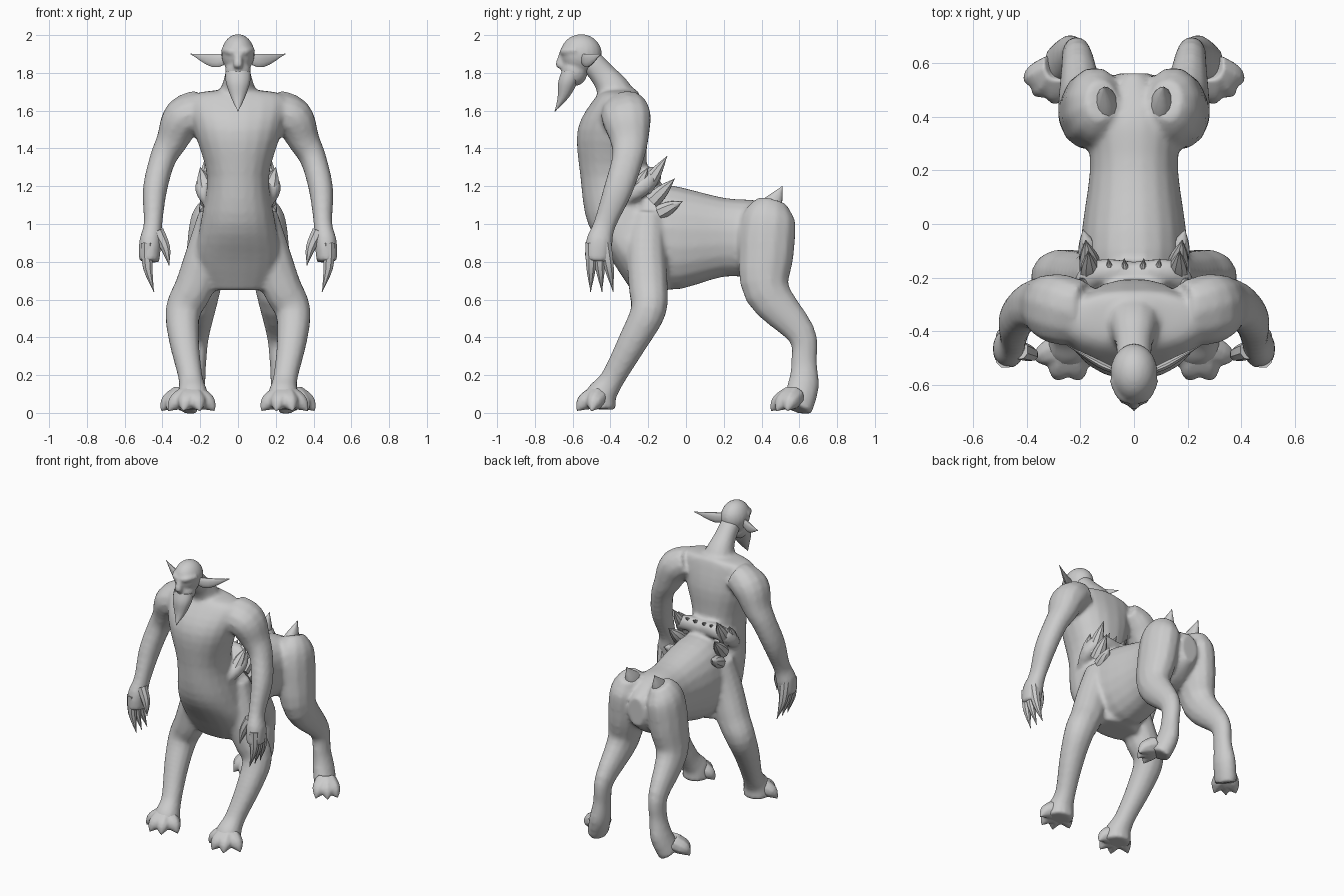
import bpy, bmesh, math
from mathutils import Matrix, Vector

default_cube = bpy.data.objects.get("Cube")
if default_cube:
    bpy.data.objects.remove(default_cube, do_unlink=True)

skin = bpy.data.materials.new("grey_skin")
skin.use_nodes = True
skin.diffuse_color = (0.6, 0.6, 0.6, 1)
skin.node_tree.nodes["Principled BSDF"].inputs["Base Color"].default_value = skin.diffuse_color

SIDEWAYS, LENGTHWISE, UPRIGHT = Matrix.Identity(3)
SIDES = {"left": 1, "right": -1}


def spline(rows, steps=4):
    """Smooth curve through every row of numbers."""
    keys = [Vector(row) for row in rows]
    keys = [keys[0], *keys, keys[-1]]
    result = []
    for a, b, c, d in zip(keys, keys[1:], keys[2:], keys[3:]):
        for step in range(steps):
            t = step / steps
            result.append(b + ((c - a) * t + (a * 2 - b * 5 + c * 4 - d) * t ** 2
                               + (b * 3 - a - c * 3 + d) * t ** 3) / 2)
    return result + [keys[-1]]


def loft(bm, rows, side=1, sides=12, power=2.2, axis=None, hint=SIDEWAYS):
    """Closed skin over rings of centre x, y, z, radius along hint, other radius."""
    rings = spline(rows)
    centres = [Vector(ring[:3]) for ring in rings]
    last = len(rings) - 1
    loops = []
    for i, (ring, centre) in enumerate(zip(rings, centres)):
        along = axis or (centres[min(i + 1, last)] - centres[max(i - 1, 0)]).normalized()
        across = (hint - along * hint.dot(along)).normalized()
        through = along.cross(across)
        width, depth = max(ring[3], 0.002), max(ring[4], 0.002)
        loop = []
        for k in range(sides):
            angle = math.tau * (k + 0.5) / sides
            c, s = math.cos(angle), math.sin(angle)
            point = (centre + across * width * math.copysign(abs(c) ** (2 / power), c)
                     + through * depth * math.copysign(abs(s) ** (2 / power), s))
            point.x *= side
            loop.append(bm.verts.new(point))
        loops.append(loop)
    faces = [bm.faces.new(loops[0]), bm.faces.new(reversed(loops[-1]))]
    for lower, upper in zip(loops, loops[1:]):
        for k in range(sides):
            faces.append(bm.faces.new((lower[k - 1], upper[k - 1], upper[k], lower[k])))
    bmesh.ops.recalc_face_normals(bm, faces=faces)


def limb(bm, path, side=1, flat=1.0, **options):
    """Loft along points x, y, z, radius with a constant flattening."""
    loft(bm, [(x, y, z, r, r * flat) for x, y, z, r in path], side, **options)


def spike(bm, base, tip, radius, side=1, bend=(0, 0, 0)):
    """Tapered claw, finger or tuft, bowed at its middle."""
    middle = (Vector(base) + Vector(tip)) / 2 + Vector(bend)
    limb(bm, [(*base, radius), (*middle, radius * 0.75), (*tip, 0)], side, sides=8)


def ball(bm, centre, size):
    place = Matrix.Translation(centre) @ Matrix.Diagonal((*size, 1))
    bmesh.ops.create_uvsphere(bm, u_segments=20, v_segments=14, radius=1, matrix=place)


def finish(name, bm, voxel=None):
    """Make the object, optionally fusing its overlapping pieces into one skin."""
    mesh = bpy.data.meshes.new(name)
    bm.to_mesh(mesh)
    bm.free()
    mesh.materials.append(skin)
    part = bpy.data.objects.new(name, mesh)
    bpy.context.collection.objects.link(part)
    bpy.ops.object.select_all(action='DESELECT')
    part.select_set(True)
    bpy.context.view_layer.objects.active = part
    bpy.ops.object.shade_smooth_by_angle(angle=math.radians(40))
    if voxel:
        fuse = part.modifiers.new("fuse", 'REMESH')
        fuse.mode, fuse.voxel_size, fuse.use_smooth_shade = 'VOXEL', voxel, True
        soften = part.modifiers.new("soften", 'SMOOTH')
        soften.factor, soften.iterations = 0.5, 5


# Upright torso: y, z, half width, half depth
torso = [(-.34, 1.71, .1, .08), (-.36, 1.67, .26, .12), (-.39, 1.5, .235, .185),
         (-.38, 1.25, .165, .18), (-.31, 1, .2, .21), (-.23, .8, .23, .16), (-.19, .65, .17, .1)]
# Four-legged trunk: y, z, half width, half height
trunk = [(-.3, 1, .15, .2), (-.1, .93, .2, .28), (.2, .93, .165, .21),
         (.4, .92, .17, .2), (.56, .93, .06, .1)]
neck = [(0, -.35, 1.62, .12), (0, -.39, 1.72, .09), (0, -.44, 1.79, .07), (0, -.51, 1.87, .065)]

# Limbs: x, y, z, radius
arm = [(.19, -.33, 1.61, .1), (.29, -.315, 1.56, .11), (.35, -.3, 1.44, .085), (.4, -.31, 1.34, .07),
       (.44, -.36, 1.18, .065), (.45, -.43, 1, .05), (.465, -.46, .9, .06), (.47, -.47, .8, .055)]
front_leg = [(.12, -.2, 1.05, .09), (.17, -.21, .85, .105), (.23, -.2, .67, .105), (.29, -.2, .54, .095),
             (.285, -.28, .38, .08), (.25, -.39, .18, .065), (.24, -.45, .09, .085), (.24, -.46, .02, .09)]
hind_leg = [(.12, .46, 1.12, .06), (.14, .44, 1.03, .11), (.16, .425, .85, .115), (.19, .43, .64, .095),
            (.21, .61, .42, .06), (.22, .625, .27, .053), (.24, .62, .14, .065), (.28, .585, .02, .065)]
# Shaggy roll of hide behind the waist
waist_roll = [(.15, -.34, 1.12, .035), (.18, -.24, 1.19, .05), (.13, -.18, 1.25, .05), (0, -.19, 1.25, .05)]

# Body fused from trunk, torso, neck and limbs
body = bmesh.new()
loft(body, [(0, *ring) for ring in torso], sides=20, axis=UPRIGHT)
loft(body, [(0, *ring) for ring in trunk], sides=20, axis=LENGTHWISE)
limb(body, neck)
for side in SIDES.values():
    limb(body, arm, side, flat=1.2)
    limb(body, front_leg, side)
    limb(body, hind_leg, side, flat=1.3, power=2)
    limb(body, waist_roll, side, hint=UPRIGHT)
finish("body", body, voxel=0.014)

# Head: skull, jaw, nose and brow ridges
head = bmesh.new()
ball(head, (0, -.555, 1.9), (.088, .11, .105))
ball(head, (0, -.59, 1.81), (.068, .07, .08))
limb(head, [(0, -.65, 1.92, .016), (0, -.665, 1.84, .026), (0, -.64, 1.82, .015)], axis=UPRIGHT)
for side in SIDES.values():
    limb(head, [(0, -.65, 1.905, .02), (.045, -.64, 1.915, .02), (.08, -.58, 1.92, .014)],
         side, hint=UPRIGHT)
finish("head", head, voxel=0.009)

# Pointed beard
beard = bmesh.new()
limb(beard, [(0, -.605, 1.81, .068), (0, -.625, 1.75, .066), (0, -.65, 1.67, .038), (0, -.695, 1.595, 0)],
     flat=0.8, axis=UPRIGHT)
finish("beard", beard)


def foot_toes(name, side, x, y, directions):
    """Clawed toes fanned out on the ground, in degrees outward from straight ahead."""
    bm = bmesh.new()
    for degrees in directions:
        aim = Vector((math.sin(math.radians(degrees)), -math.cos(math.radians(degrees)), 0))
        heel = Vector((x, y, 0))
        spike(bm, heel + aim * 0.02 + UPRIGHT * 0.09, heel + aim * 0.135 + UPRIGHT * 0.005,
              0.06, side, aim * 0.015 + UPRIGHT * 0.005)
    finish(name, bm, voxel=0.009)


for label, side in SIDES.items():
    # Long flat ear
    ear = bmesh.new()
    limb(ear, [(.06, -.55, 1.88, .024), (.13, -.52, 1.865, .036), (.25, -.45, 1.9, 0)],
         side, flat=0.4, hint=UPRIGHT)
    finish(label + "_ear", ear)

    # Three fingers and a thumb
    fingers = bmesh.new()
    for k in range(3):
        spike(fingers, (.48, -.5 + .035 * k, .9), (.445, -.505 + .06 * k, .64), .036, side, SIDEWAYS * 0.015)
    spike(fingers, (.425, -.47, .96), (.365, -.5, .78), .035, side, SIDEWAYS * -0.012)
    finish(label + "_fingers", fingers)

    foot_toes(label + "_front_toes", side, .245, -.455, (-70, -20, 20, 70))
    foot_toes(label + "_hind_toes", side, .285, .58, (5, 40, 70))

    # Tufts across the back of the waist and down the flank
    tufts = bmesh.new()
    for x in (.03, .08):
        spike(tufts, (x, -.23, 1.23), (x * 1.2, -.13, 1.31), .03, side)
    for k in range(3):
        spike(tufts, (.16, -.22 + .04 * k, 1.18 - .06 * k), (.17 + .01 * k, -.1 + .04 * k, 1.36 - .12 * k),
              .045, side)
    spike(tufts, (.17, -.27, 1.17), (.2, -.2, 1.3), .045, side)
    finish(label + "_waist_tufts", tufts)

    # Horn on the rump
    horn = bmesh.new()
    limb(horn, [(.1, .4, 1.03, .05), (.105, .46, 1.11, .038), (.11, .51, 1.2, 0)], side, flat=1.4)
    finish(label + "_rump_horn", horn)
